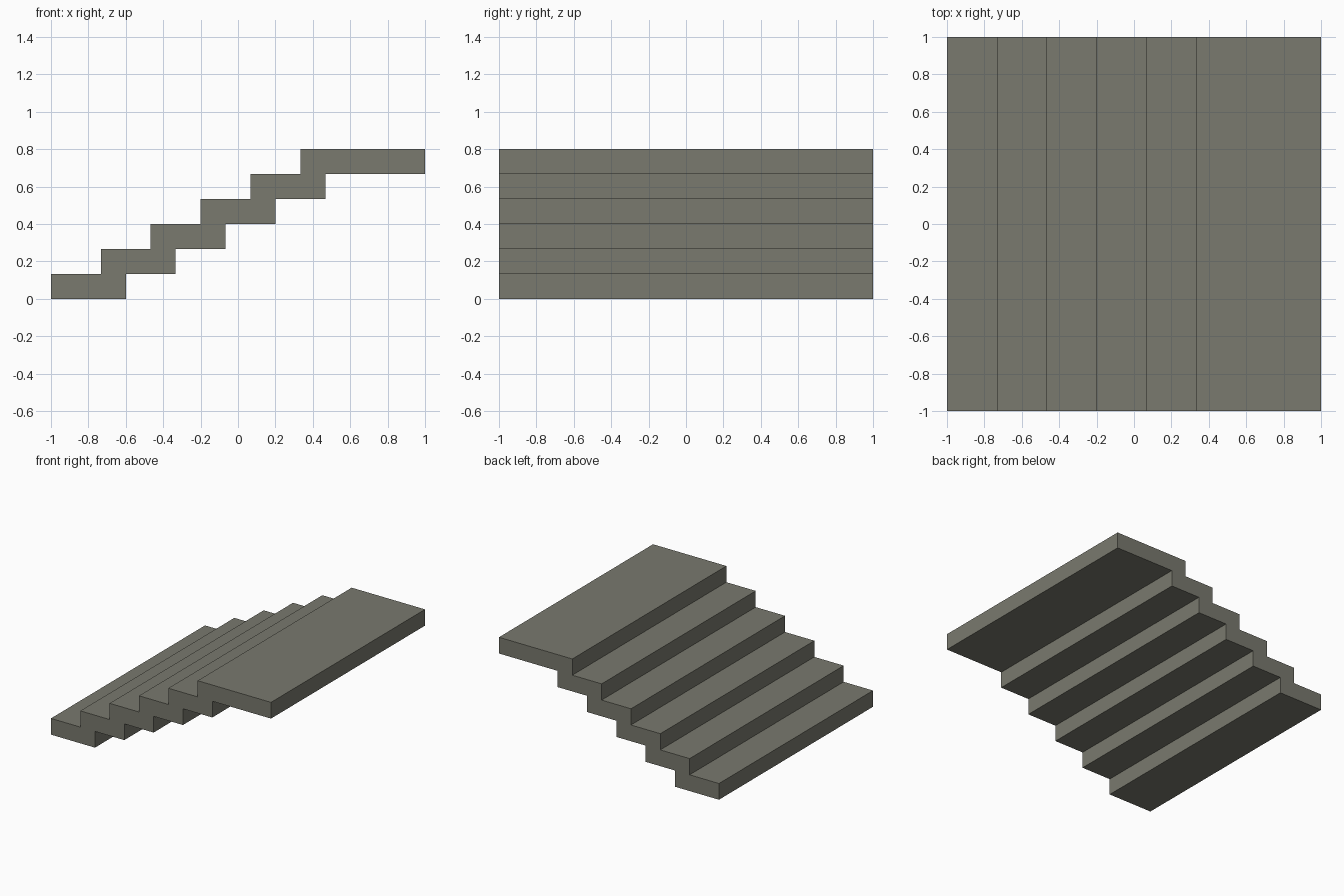
import bpy
import bmesh

cube = bpy.data.objects.get("Cube")
if cube:
    bpy.data.objects.remove(cube, do_unlink=True)

STEPS = 6
RISE = 0.8 / STEPS
RUN = 2 * RISE
DEPTH = 0.4          # thickness of each tread block along x

# Stone colour
stone = bpy.data.materials.new("grey_stone")
colour = (0.192, 0.192, 0.156, 1.0)
stone.diffuse_color = colour
stone.use_nodes = True
bsdf = next(n for n in stone.node_tree.nodes if n.type == 'BSDF_PRINCIPLED')
bsdf.inputs["Base Color"].default_value = colour
bsdf.inputs["Roughness"].default_value = 0.9

# Stepped side profile: up the treads, then back down the underside
profile = []
for i in range(STEPS):
    x = -1 + i * RUN
    profile += [(x, i * RISE), (x, (i + 1) * RISE)]
profile.append((1.0, STEPS * RISE))
profile.append((1.0, (STEPS - 1) * RISE))
for i in reversed(range(STEPS - 1)):
    x = -1 + DEPTH + i * RUN
    profile += [(x, (i + 1) * RISE), (x, i * RISE)]

# Staircase with landing, extruded across the full width
bm = bmesh.new()
side = bm.faces.new([bm.verts.new((x, -1.0, z)) for x, z in profile])
result = bmesh.ops.extrude_face_region(bm, geom=[side])
moved = [g for g in result["geom"] if isinstance(g, bmesh.types.BMVert)]
bmesh.ops.translate(bm, vec=(0, 2, 0), verts=moved)
bmesh.ops.recalc_face_normals(bm, faces=bm.faces)

mesh = bpy.data.meshes.new("staircase")
bm.to_mesh(mesh)
bm.free()
mesh.materials.append(stone)
staircase = bpy.data.objects.new("staircase", mesh)
bpy.context.collection.objects.link(staircase)
